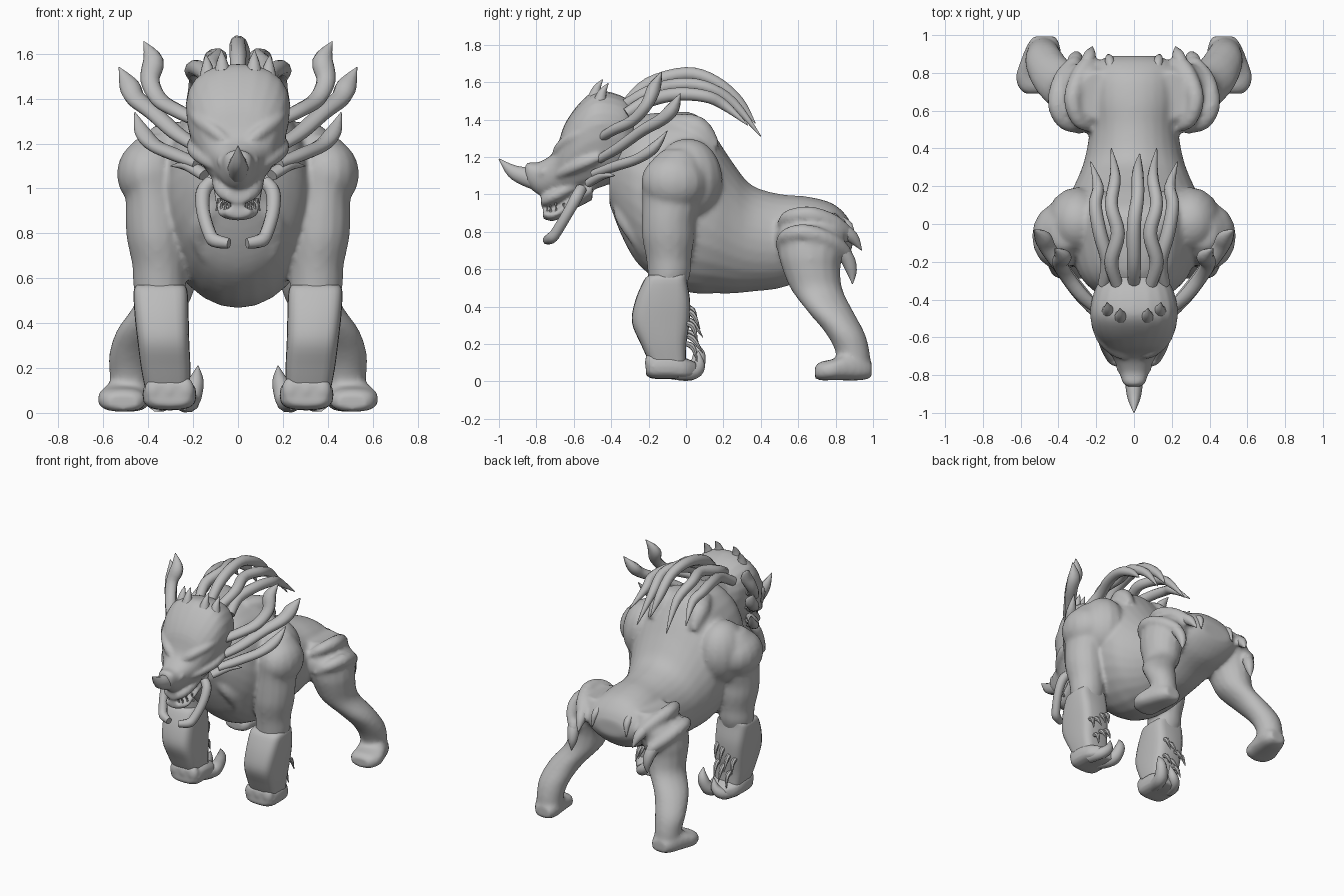
import bpy, bmesh, math
from mathutils import Vector

skin = bpy.data.materials.new("grey_hide")
skin.diffuse_color = (0.5, 0.5, 0.5, 1)
X, Y, Z = Vector((1, 0, 0)), Vector((0, 1, 0)), Vector((0, 0, 1))


def spline(pts, steps):
    """Catmull-Rom interpolation through stations of any dimension."""
    out, n = [], len(pts)
    for i in range(n - 1):
        p = [pts[max(0, min(n - 1, i + k))] for k in (-1, 0, 1, 2)]
        for s in range(steps):
            t = s / steps
            out.append([0.5 * (2 * b + (c - a) * t + (2 * a - 5 * b + 4 * c - d) * t * t
                               + (3 * b - a - 3 * c + d) * t ** 3) for a, b, c, d in zip(*p)])
    return out + [list(pts[-1])]


def loft(bm, stations, axis=None, sides=16, power=2.0, steps=4, mirror=False, taper=0.0):
    """Skin rings (x, y, z, radius a, radius b) along a path and cap the ends."""
    for sgn in ((1, -1) if mirror else (1,)):
        st = spline([(p[0] * sgn, *p[1:]) for p in stations], steps)
        rings, new = [], []
        for i, p in enumerate(st):
            c = Vector(p[:3])
            t = axis or (Vector(st[min(i + 1, len(st) - 1)][:3])
                         - Vector(st[max(i - 1, 0)][:3])).normalized()
            u = (X - t * t.x).normalized()
            v = t.cross(u)
            a, b = max(p[3], 0.002), max(p[4], 0.002)
            ring = []
            for k in range(sides):
                w = 2 * math.pi * k / sides
                cu, sv = math.cos(w), math.sin(w)
                cu = math.copysign(abs(cu) ** (2 / power), cu)
                sv = math.copysign(abs(sv) ** (2 / power), sv)
                cu *= 1 + taper * sv * v.z
                ring.append(bm.verts.new(c + u * (a * cu) + v * (b * sv)))
            rings.append(ring)
        for r, q in zip(rings, rings[1:]):
            for k in range(sides):
                m = (k + 1) % sides
                new.append(bm.faces.new((r[k], r[m], q[m], q[k])))
        new += [bm.faces.new(rings[0][::-1]), bm.faces.new(rings[-1])]
        bmesh.ops.recalc_face_normals(bm, faces=new)


def tube(bm, pts, radii, mirror=True, sides=10, flat=1.0):
    """Round or flattened tube; radii are given per point."""
    loft(bm, [(*p, r, r * flat) for p, r in zip(pts, radii)], sides=sides, mirror=mirror)


def blob(bm, c, r, mirror=True):
    """Ellipsoid muscle mass."""
    st = [(c[0], c[1], c[2] + r[2] * math.sin(h), r[0] * math.cos(h), r[1] * math.cos(h))
          for h in [math.pi * (i / 8 - 0.5) for i in range(9)]]
    loft(bm, st, axis=Z, steps=2, mirror=mirror)


def finish(name, bm, voxel=0, smooth=4):
    me = bpy.data.meshes.new(name)
    bm.to_mesh(me)
    bm.free()
    ob = bpy.data.objects.new(name, me)
    bpy.context.collection.objects.link(ob)
    me.materials.append(skin)
    for f in me.polygons:
        f.use_smooth = True
    if voxel:
        rm = ob.modifiers.new("blend", 'REMESH')
        rm.mode, rm.voxel_size, rm.use_smooth_shade = 'VOXEL', voxel, True
        sm = ob.modifiers.new("soften", 'SMOOTH')
        sm.factor, sm.iterations = 0.5, smooth
    else:
        bpy.context.view_layer.objects.active = ob
        ob.select_set(True)
        bpy.ops.object.shade_smooth_by_angle(angle=math.radians(50))
        ob.select_set(False)
    return ob


# Body: torso, shoulders, upper arms and hind legs blended into one skin
bm = bmesh.new()
loft(bm, [(0, y, z, a, b) for y, z, a, b in (
    (-.41, 1.07, .13, .12), (-.34, 1.06, .23, .29), (-.25, 1.02, .30, .40),
    (-.10, .975, .34, .465), (.05, .95, .355, .48), (.15, .895, .34, .425),
    (.25, .82, .295, .35), (.35, .765, .26, .285), (.50, .75, .235, .252),
    (.65, .77, .24, .218), (.78, .775, .235, .178), (.855, .775, .205, .115),
    (.89, .77, .12, .055))], axis=Y, sides=28)
# shoulder and shoulder blade muscles
blob(bm, (.40, -.065, 1.065), (.14, .175, .155))
blob(bm, (.30, .01, 1.08), (.165, .185, .22))
tube(bm, [(.10, -.08, 1.38), (.15, .06, 1.35), (.17, .16, 1.25)], [.05, .07, .03])
# chest folds
tube(bm, [(.06, -.36, .98), (.14, -.33, .88), (.17, -.27, .78), (.14, -.24, .68)],
     [.04, .05, .045, .02])
# upper arms
loft(bm, [(.36, -.04, 1.24, .07, .08), (.38, -.055, 1.18, .11, .13), (.395, -.07, 1.1, .135, .165),
          (.385, -.08, .98, .118, .155), (.372, -.095, .86, .13, .142), (.365, -.095, .77, .13, .14),
          (.352, -.092, .66, .12, .122), (.35, -.09, .58, .118, .115), (.345, -.10, .50, .11, .10)],
     axis=Z, mirror=True)
# hind legs and feet
loft(bm, [(.19, .68, .90, .10, .13), (.26, .67, .79, .16, .185), (.30, .665, .68, .15, .172),
          (.315, .67, .60, .135, .155), (.338, .70, .49, .12, .138), (.425, .775, .37, .114, .122),
          (.47, .85, .26, .105, .105), (.48, .89, .16, .092, .092), (.48, .90, .05, .09, .09)],
     axis=Z, mirror=True)
loft(bm, [(.475, .993, .06, .06, .04), (.48, .94, .07, .09, .064), (.497, .86, .075, .105, .07),
          (.515, .78, .062, .112, .056), (.512, .72, .055, .098, .05), (.51, .69, .05, .07, .035)],
     axis=Y, mirror=True, power=2.6)
# folded hip bands
tube(bm, [(.27, .50, .72), (.365, .535, .775), (.41, .63, .795), (.385, .76, .755),
          (.32, .85, .69), (.30, .87, .64)], [.025, .04, .048, .048, .04, .02])
tube(bm, [(.21, .51, .82), (.29, .545, .875), (.325, .66, .89), (.29, .78, .85), (.24, .86, .79),
          (.22, .89, .75)], [.025, .04, .048, .048, .04, .02])
finish("body", bm, 0.015, 5)

# Tufts at the ends of the hip bands and on the rump
bm = bmesh.new()
tube(bm, [(.34, .80, .73), (.315, .86, .66), (.305, .885, .59), (.31, .89, .52)],
     [.04, .04, .03, .002])
tube(bm, [(.26, .82, .82), (.235, .89, .77), (.22, .94, .70)], [.04, .034, .002])
tube(bm, [(.12, .80, .87), (.13, .87, .83), (.14, .895, .74)], [.025, .024, .002])
finish("hip_tufts", bm)

# Head: skull, muzzle, jaw, brows and cheekbones
bm = bmesh.new()
loft(bm, [(0, y, z, a, b) for y, z, a, b in (
    (-.28, 1.30, .15, .18), (-.33, 1.30, .195, .22), (-.42, 1.30, .222, .25),
    (-.50, 1.285, .225, .262), (-.58, 1.24, .205, .236), (-.65, 1.18, .16, .192),
    (-.70, 1.115, .115, .12), (-.78, 1.085, .078, .09), (-.84, 1.105, .058, .066),
    (-.86, 1.11, .035, .042))], axis=Y, sides=24, power=2.3, taper=.18)
loft(bm, [(0, -.55, 1.08, .12, .07), (0, -.66, 1.015, .115, .06), (0, -.74, .98, .09, .05),
          (0, -.775, .965, .05, .03)], axis=Y)
loft(bm, [(0, -.50, 1.04, .12, .07), (0, -.60, .965, .105, .047), (0, -.70, .892, .09, .033),
          (0, -.765, .895, .057, .026)], axis=Y)
tube(bm, [(.04, -.695, 1.20), (.10, -.67, 1.25), (.17, -.60, 1.305), (.21, -.50, 1.355)],
     [.025, .033, .033, .02])
tube(bm, [(.08, -.70, 1.09), (.14, -.64, 1.125), (.19, -.55, 1.165), (.21, -.46, 1.2)],
     [.02, .03, .033, .02])
tube(bm, [(.05, -.79, 1.10), (.07, -.76, 1.12), (.06, -.72, 1.15)], [.02, .025, .02])
finish("head", bm, 0.011, 3)

# Nose horn and crown spikes
bm = bmesh.new()
tube(bm, [(0, -.78, 1.07), (0, -.86, 1.095), (0, -.93, 1.125), (0, -1.0, 1.19)],
     [.05, .045, .032, .002], mirror=False, flat=1.15)
finish("nose_horn", bm)
bm = bmesh.new()
for x, y, z in ((.07, -.49, 1.52), (.135, -.46, 1.50)):
    tube(bm, [(x, y, z), (x * 1.02, y + .015, z + .05), (x * 1.06, y + .045, z + .095)],
         [.036, .022, .002])
finish("crown_spikes", bm)

# Teeth
bm = bmesh.new()
for i in range(5):
    x, y = .012 + i * .018, -.75 + i * i * .006
    tube(bm, [(x, y, .955), (x, y, .923)], [.009, .002], sides=6)
    tube(bm, [(x + .008, y + .004, .90), (x + .008, y, .94)], [.009, .002], sides=6)
finish("teeth", bm)

# Bent tusks
bm = bmesh.new()
tube(bm, [(.12, -.56, 1.03), (.155, -.585, .985), (.155, -.635, .895), (.125, -.695, .795),
          (.10, -.72, .767), (.04, -.745, .755)], [.03, .033, .03, .03, .031, .023])
finish("tusks", bm)

# Branching side horns
bm = bmesh.new()
tube(bm, [(.18, -.46, 1.30), (.27, -.385, 1.345), (.35, -.285, 1.395), (.392, -.21, 1.48),
          (.378, -.17, 1.57), (.42, -.13, 1.655)], [.03, .037, .039, .042, .046, .002], flat=.8)
tube(bm, [(.19, -.46, 1.19), (.28, -.36, 1.25), (.38, -.235, 1.34), (.455, -.13, 1.40),
          (.485, -.07, 1.46), (.53, -.03, 1.54)], [.03, .037, .04, .044, .045, .002], flat=.8)
tube(bm, [(.18, -.49, 1.11), (.28, -.38, 1.15), (.37, -.26, 1.19), (.425, -.17, 1.25),
          (.46, -.10, 1.34)], [.03, .036, .036, .036, .002], flat=.8)
tube(bm, [(.15, -.52, 1.06), (.22, -.45, 1.10), (.30, -.38, 1.10)], [.03, .03, .002], flat=.8)
finish("side_horns", bm)

# Mane of thick locks
bm = bmesh.new()
R = [.032, .037, .037, .034, .029, .003]
tube(bm, [(0, -.32, 1.48), (0, -.2, 1.59), (0, 0, 1.645), (.02, .15, 1.605), (.02, .28, 1.50),
          (.03, .37, 1.38)], R, mirror=False)
tube(bm, [(.09, -.32, 1.48), (.12, -.2, 1.545), (.085, -.05, 1.585), (.12, .1, 1.575),
          (.10, .25, 1.49), (.12, .40, 1.31)], R)
tube(bm, [(.16, -.32, 1.43), (.14, -.2, 1.50), (.18, -.05, 1.535), (.205, .1, 1.525),
          (.19, .2, 1.48), (.23, .33, 1.37)], R)
finish("mane_locks", bm)

# Heavy squared forearms
bm = bmesh.new()
loft(bm, [(.345, -.095, .57, .105, .10), (.345, -.11, .54, .12, .115), (.34, -.125, .43, .12, .147),
          (.332, -.135, .315, .115, .154), (.322, -.12, .20, .11, .122), (.315, -.10, .11, .10, .10)],
     axis=Z, power=4, mirror=True, sides=24)
finish("forearms", bm)

# Fists: palm, knuckles and hooked thumb claw
bm = bmesh.new()
loft(bm, [(.305, -.215, .085, .085, .05), (.305, -.18, .08, .115, .065), (.305, -.08, .08, .12, .068),
          (.30, .0, .068, .108, .056), (.29, .055, .062, .07, .038)], axis=Y, power=3, mirror=True)
for x in (.235, .305, .375):
    blob(bm, (x, -.185, .10), (.042, .035, .058))
finish("fists", bm, 0.01, 3)
bm = bmesh.new()
tube(bm, [(.25, -.08, .06), (.22, .02, .05), (.20, .06, .09), (.185, .07, .15), (.178, .05, .21)],
     [.05, .048, .042, .032, .002])
tube(bm, [(.36, -.05, .05), (.33, .04, .05), (.29, .07, .09), (.27, .065, .165)],
     [.045, .04, .032, .002])
finish("thumb_claws", bm)

# Quills behind the wrists
bm = bmesh.new()
for i in range(7):
    x, z = .27 + .045 * (i % 4), .40 - .065 * (i // 2) - .02 * (i % 2)
    tube(bm, [(x, -.02, z), (x, .035, z - .02), (x + .01, .06 + .015 * (i % 3), z - .10)],
         [.012, .016, .002], sides=7)
finish("wrist_quills", bm)
